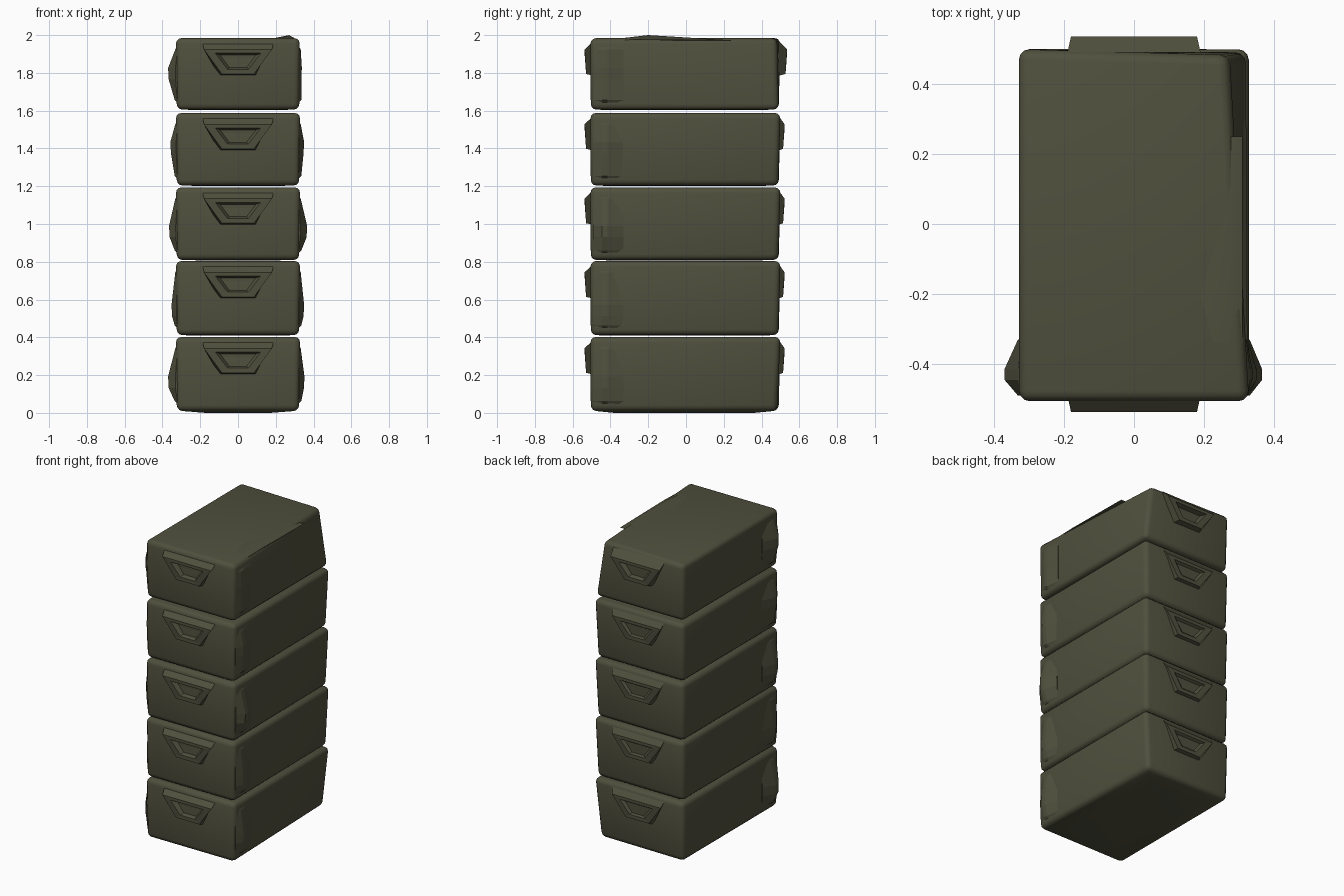
import bpy, bmesh, math

if "Cube" in bpy.data.objects:
    bpy.data.objects.remove(bpy.data.objects["Cube"])

olive = bpy.data.materials.new("dark_olive")
olive.diffuse_color = (0.080, 0.080, 0.048, 1)
olive.use_nodes = True
olive.node_tree.nodes["Principled BSDF"].inputs["Base Color"].default_value = olive.diffuse_color


def finish(name, bm, smooth=True):
    bmesh.ops.recalc_face_normals(bm, faces=bm.faces)
    me = bpy.data.meshes.new(name)
    bm.to_mesh(me)
    bm.free()
    ob = bpy.data.objects.new(name, me)
    bpy.context.collection.objects.link(ob)
    me.materials.append(olive)
    if smooth:
        bpy.ops.object.select_all(action='DESELECT')
        ob.select_set(True)
        bpy.context.view_layer.objects.active = ob
        bpy.ops.object.shade_smooth_by_angle(angle=math.radians(40))
    return ob


def loft(bm, rings):
    """Skin equal-sized rings of points and cap both ends."""
    vs = [[bm.verts.new(p) for p in r] for r in rings]
    n = len(vs[0])
    for a, b in zip(vs, vs[1:]):
        for i in range(n):
            bm.faces.new((a[i], a[(i + 1) % n], b[(i + 1) % n], b[i]))
    bm.faces.new(vs[0])
    bm.faces.new(vs[-1])


def case_body(name, z0, z1, belly, cut_low, cut_top):
    # Rounded box with a sagging base; the back right corner leans inward
    def ring(x, y0, y1, z, cut=0.0):
        return [(-x, y0, z), (x, y0, z), (x - cut, y1 - cut * 0.3, z), (-x, y1, z)]
    bm = bmesh.new()
    loft(bm, [ring(0.17, -0.38, 0.36, z0 - belly),
              ring(0.324, -0.504, 0.491, z0, cut_low),
              ring(0.329, -0.506, 0.500, z1, cut_top)])
    bmesh.ops.recalc_face_normals(bm, faces=bm.faces)
    sharp = [e for e in bm.edges if e.calc_face_angle(0) > 0.6]
    bmesh.ops.bevel(bm, geom=sharp, offset=0.03, segments=3,
                    profile=0.5, affect='EDGES')
    finish(name, bm)


def handle(name, top, side, depth):
    # Tapered grip housing sloping out from the lid, with a sunken pocket
    def ring(w_top, w_low, zt, zl, y_top, y_low):
        return [(-w_top, side * y_top, zt), (w_top, side * y_top, zt),
                (w_low, side * y_low, zl), (-w_low, side * y_low, zl)]
    bm = bmesh.new()
    loft(bm, [ring(0.19, 0.10, top - 0.015, top - 0.20, 0.49, 0.485),
              ring(0.18, 0.085, top - 0.06, top - 0.19, depth, depth - 0.008),
              ring(0.12, 0.055, top - 0.08, top - 0.165, depth, depth - 0.008),
              ring(0.095, 0.045, top - 0.09, top - 0.155, 0.506, 0.504)])
    finish(name, bm, False)


def side_clasp(name, z0, z1, side, reach, peak):
    # Bent strap standing off the flank near the front corner
    outer = [(0.315, z1 - 0.03), (0.332, z1 - 0.06), (reach, peak + 0.03),
             (reach - 0.003, peak - 0.03), (0.335, z0 + 0.05), (0.315, z0 + 0.03)]
    bm = bmesh.new()
    loft(bm, [[(side * (0.315 + (x - 0.315) * f), y, z) for x, z in outer]
              for y, f in ((-0.490, 0.3), (-0.445, 1), (-0.415, 1), (-0.33, 0.3))])
    finish(name, bm, False)


# Bottom, top, clasp reach left and right, clasp height, corner lean low and top
cases = [(0.012, 0.402, 0.370, 0.352, 0.15, 0.03, 0.0),
         (0.412, 0.804, 0.352, 0.350, 0.13, 0.01, 0.0),
         (0.810, 1.194, 0.365, 0.366, 0.15, 0.01, 0.0),
         (1.204, 1.588, 0.358, 0.350, 0.20, 0.01, 0.0),
         (1.606, 1.984, 0.370, 0.338, 0.19, 0.0, 0.06)]
for i, (z0, z1, left, right, rise, low, lean) in enumerate(cases, 1):
    case_body(f"case_{i}", z0, z1, 0.012 if i == 1 else 0.003, low, lean)
    handle(f"front_handle_{i}", z1, -1, 0.537)
    handle(f"back_handle_{i}", z1, 1, 0.535 if i == 5 else 0.522)
    side_clasp(f"left_clasp_{i}", z0, z1, -1, left, z0 + rise)
    side_clasp(f"right_clasp_{i}", z0, z1, 1, right, z0 + rise)

# Shallow ridge raising the lid of the top case
bm = bmesh.new()
loft(bm, [[(x, y, z) for y, z in ((-0.44, 1.972), (-0.2, h), (0.25, 1.972))]
          for x, h in ((0.19, 1.984), (0.27, 2.0), (0.31, 1.978))])
finish("lid_ridge", bm)
